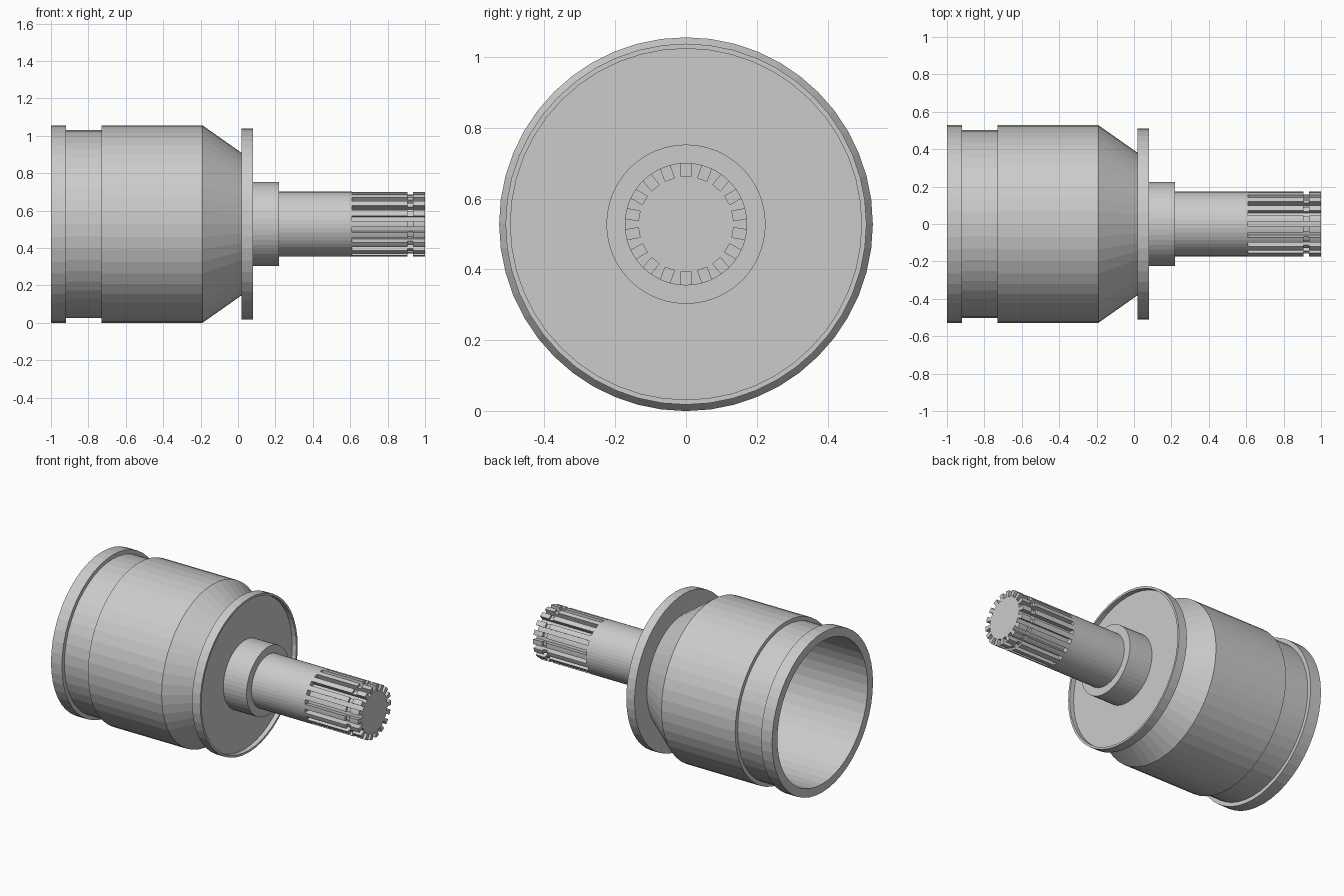
import bpy, bmesh, math

if "Cube" in bpy.data.objects:
    bpy.data.objects.remove(bpy.data.objects["Cube"])

AXIS_Z = 0.528   # height of the shared centre line (runs along x)
SEG = 48


def make_object(name, rings, cap_ends=False):
    """Skin a list of closed rings (each a list of points; a single point is a pole)."""
    bm = bmesh.new()
    loops = [[bm.verts.new(p) for p in ring] for ring in rings]
    for a, b in zip(loops, loops[1:]):
        n = max(len(a), len(b))
        for i in range(n):
            j = (i + 1) % n
            if len(a) == 1:
                bm.faces.new((a[0], b[j], b[i]))
            elif len(b) == 1:
                bm.faces.new((a[i], a[j], b[0]))
            else:
                bm.faces.new((a[i], a[j], b[j], b[i]))
    if cap_ends:
        bm.faces.new(loops[-1])
    bmesh.ops.recalc_face_normals(bm, faces=bm.faces)
    mesh = bpy.data.meshes.new(name)
    bm.to_mesh(mesh)
    bm.free()
    obj = bpy.data.objects.new(name, mesh)
    obj.location.z = AXIS_Z
    bpy.context.collection.objects.link(obj)
    return obj


def lathe(name, profile):
    """Revolve (x, radius) points about the x axis."""
    rings = []
    for x, r in profile:
        if r == 0:
            rings.append([(x, 0, 0)])
        else:
            rings.append([(x, r * math.sin(t), r * math.cos(t))
                          for t in (2 * math.pi * i / SEG for i in range(SEG))])
    return make_object(name, rings)


def spline_ring(x, r, teeth=18, floor=0.135, half=0.014):
    """Round section with parallel-sided slots."""
    pts = []
    step = 2 * math.pi / teeth
    a_out, a_in = math.asin(half / r), math.asin(half / floor)
    for k in range(teeth):
        c = k * step
        for t, rad in ((c - a_out, r), (c - a_in, floor), (c + a_in, floor),
                       (c + a_out, r), (c + step / 2, r)):
            pts.append((x, rad * math.sin(t), rad * math.cos(t)))
    return pts


# Hollow cup, open towards -x, with a band groove and tapered neck
lathe("housing", [(-0.02, 0), (-0.02, 0.35), (-0.20, 0.472), (-1.0, 0.472),
                  (-1.0, 0.528), (-0.92, 0.528), (-0.92, 0.502), (-0.73, 0.502),
                  (-0.73, 0.528), (-0.19, 0.528), (0.02, 0.38)])

# Dished shield disc with a thin lip
lathe("shield_disc", [(0.02, 0), (0.02, 0.51), (0.08, 0.51), (0.08, 0.496),
                      (0.05, 0.496), (0.05, 0.225)])

# Stepped hub and plain shaft
lathe("hub_and_shaft", [(0.05, 0.225), (0.22, 0.225), (0.22, 0.173),
                        (0.61, 0.173), (0.61, 0)])

# Splined shaft end with a retaining ring groove
make_object("splined_end",
            [spline_ring(x, r) for x, r in ((0.61, 0.173), (0.905, 0.173), (0.905, 0.158),
                                            (0.935, 0.158), (0.935, 0.173), (1.0, 0.173))],
            cap_ends=True)
